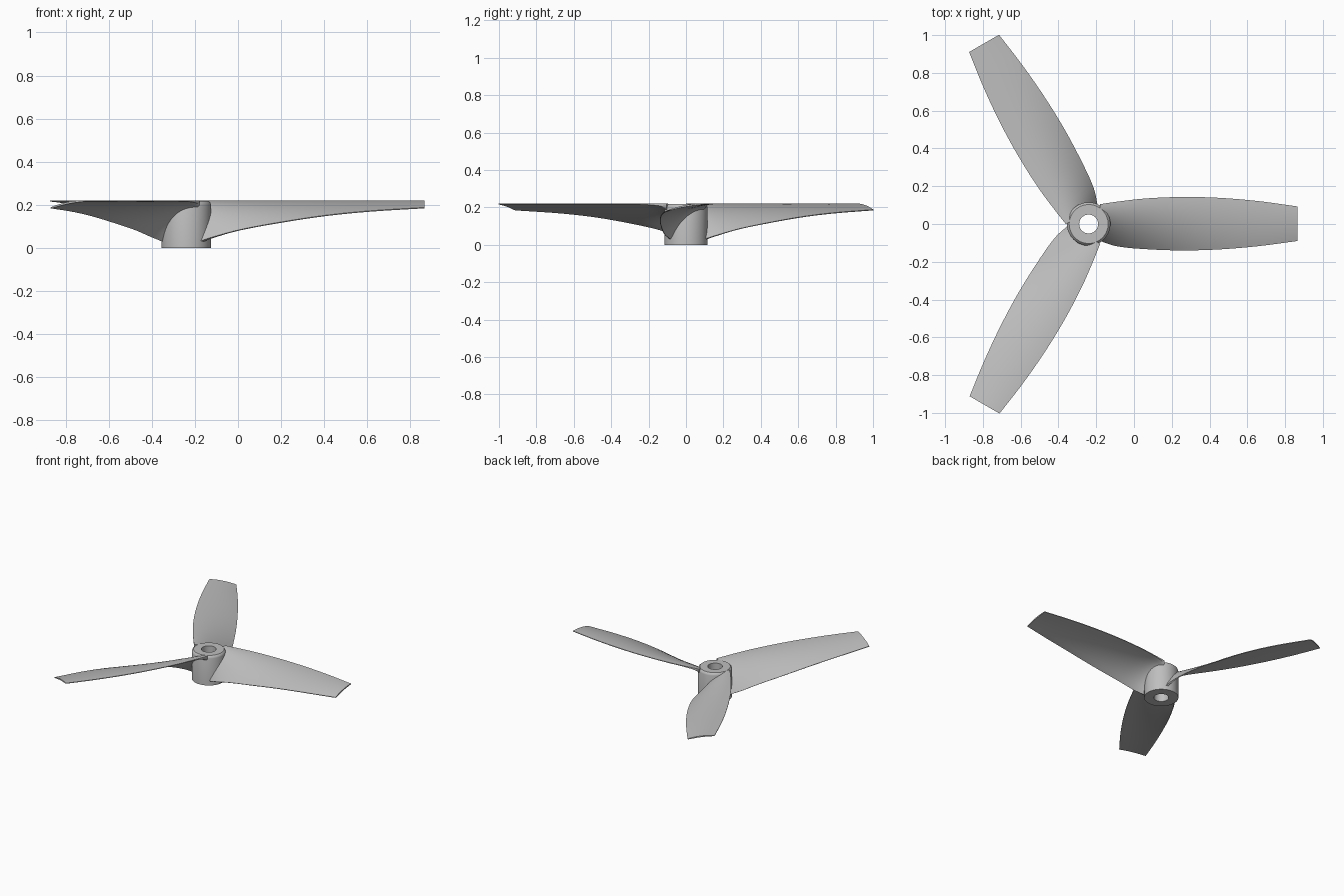
import bpy, bmesh, math
from mathutils import Matrix, Vector

cube = bpy.data.objects.get("Cube")
if cube:
    bpy.data.objects.remove(cube, do_unlink=True)

CENTRE = Vector((-0.24, 0, 0))
RADIUS, HUB_R, BORE_R, TOP = 1.105, 0.115, 0.05, 0.221

grey = bpy.data.materials.new("light_grey")
grey.use_nodes = True
colour = (0.52, 0.52, 0.52, 1)
grey.diffuse_color = colour
grey.node_tree.nodes["Principled BSDF"].inputs["Base Color"].default_value = colour


def finish(bm, name, angle):
    bmesh.ops.recalc_face_normals(bm, faces=bm.faces)
    mesh = bpy.data.meshes.new(name)
    bm.to_mesh(mesh)
    bm.free()
    mesh.materials.append(grey)
    obj = bpy.data.objects.new(name, mesh)
    bpy.context.collection.objects.link(obj)
    bpy.ops.object.select_all(action='DESELECT')
    bpy.context.view_layer.objects.active = obj
    obj.select_set(True)
    bpy.ops.object.shade_smooth_by_angle(angle=math.radians(angle))
    return obj


def lookup(table, r):
    """Smooth interpolation through (radius, value) pairs."""
    for i in range(len(table) - 1):
        (a, va), (b, vb) = table[i], table[i + 1]
        if r <= b:
            before, after = table[max(i - 1, 0)], table[min(i + 2, len(table) - 1)]
            m0 = (vb - before[1]) / (b - before[0]) * (b - a)
            m1 = (after[1] - va) / (after[0] - a) * (b - a)
            t = (r - a) / (b - a)
            return ((2*t**3 - 3*t**2 + 1) * va + (t**3 - 2*t**2 + t) * m0
                    + (3*t**2 - 2*t**3) * vb + (t**3 - t**2) * m1)
    return table[-1][1]


# Blade edges by radius: raised edge, lowered edge and its height
HIGH_Y = [(0.06, 0.105), (0.15, 0.118), (0.3, 0.135), (0.5, 0.143),
          (0.7, 0.138), (0.9, 0.121), (RADIUS, 0.093)]
LOW_Y = [(0.06, -0.09), (0.15, -0.118), (0.3, -0.133), (0.5, -0.14),
         (0.7, -0.134), (0.9, -0.117), (RADIUS, -0.09)]
LOW_Z = [(0.06, 0.03), (0.12, 0.05), (0.25, 0.085), (0.45, 0.122),
         (0.65, 0.152), (0.85, 0.172), (RADIUS, 0.188)]


def section(r, steps=16):
    """Closed arched cross-section, thickened at the root as a fillet."""
    y0, y1, z0 = lookup(LOW_Y, r), lookup(HIGH_Y, r), lookup(LOW_Z, r)
    thick = 0.009 + 0.035 * math.exp(-(r - 0.06) / 0.055)
    upper, lower = [], []
    for k in range(steps + 1):
        t = k / steps
        y = y0 + (y1 - y0) * t
        z = z0 + (TOP - z0) * (1 - (1 - t) ** 2)
        slope = 2 * (TOP - z0) * (1 - t) / (y1 - y0)
        n = Vector((-slope, 1)).normalized()
        depth = thick * (0.5 + 0.5 * math.sin(math.pi * t) ** 0.5)
        upper.append(Vector((r, y, z)))
        lower.append(Vector((r, y - n.x * depth, max(z - n.y * depth, 0.004))))
    return upper + lower[::-1]


def blade(name, angle):
    bm = bmesh.new()
    count = 40
    rings = []
    for i in range(count + 1):
        r = 0.06 + (RADIUS - 0.06) * (i / count) ** 1.4
        rings.append([bm.verts.new(p) for p in section(r)])
    for a, b in zip(rings, rings[1:]):
        for k in range(len(a)):
            j = (k + 1) % len(a)
            bm.faces.new((a[k], a[j], b[j], b[k]))
    bm.faces.new(rings[0])
    bm.faces.new(rings[-1])
    bm.transform(Matrix.Translation(CENTRE) @ Matrix.Rotation(angle, 4, 'Z'))
    finish(bm, name, 50)


for index, side in enumerate(("left", "rear_right", "front_right")):
    blade(side + "_blade", index * math.tau / 3)

# Hub: a bored cylinder with a softened top rim, spun from a closed profile
profile = [(BORE_R, 0), (HUB_R, 0), (HUB_R, 0.2), (HUB_R - 0.003, 0.21),
           (HUB_R - 0.012, 0.218), (BORE_R, 0.218)]
bm = bmesh.new()
verts = [bm.verts.new((x, 0, z)) for x, z in profile]
edges = [bm.edges.new((verts[i - 1], verts[i])) for i in range(len(verts))]
bmesh.ops.spin(bm, geom=verts + edges, cent=(0, 0, 0), axis=(0, 0, 1),
               angle=math.tau, steps=64)
bmesh.ops.remove_doubles(bm, verts=bm.verts, dist=1e-5)
bm.transform(Matrix.Translation(CENTRE))
finish(bm, "hub", 40)
